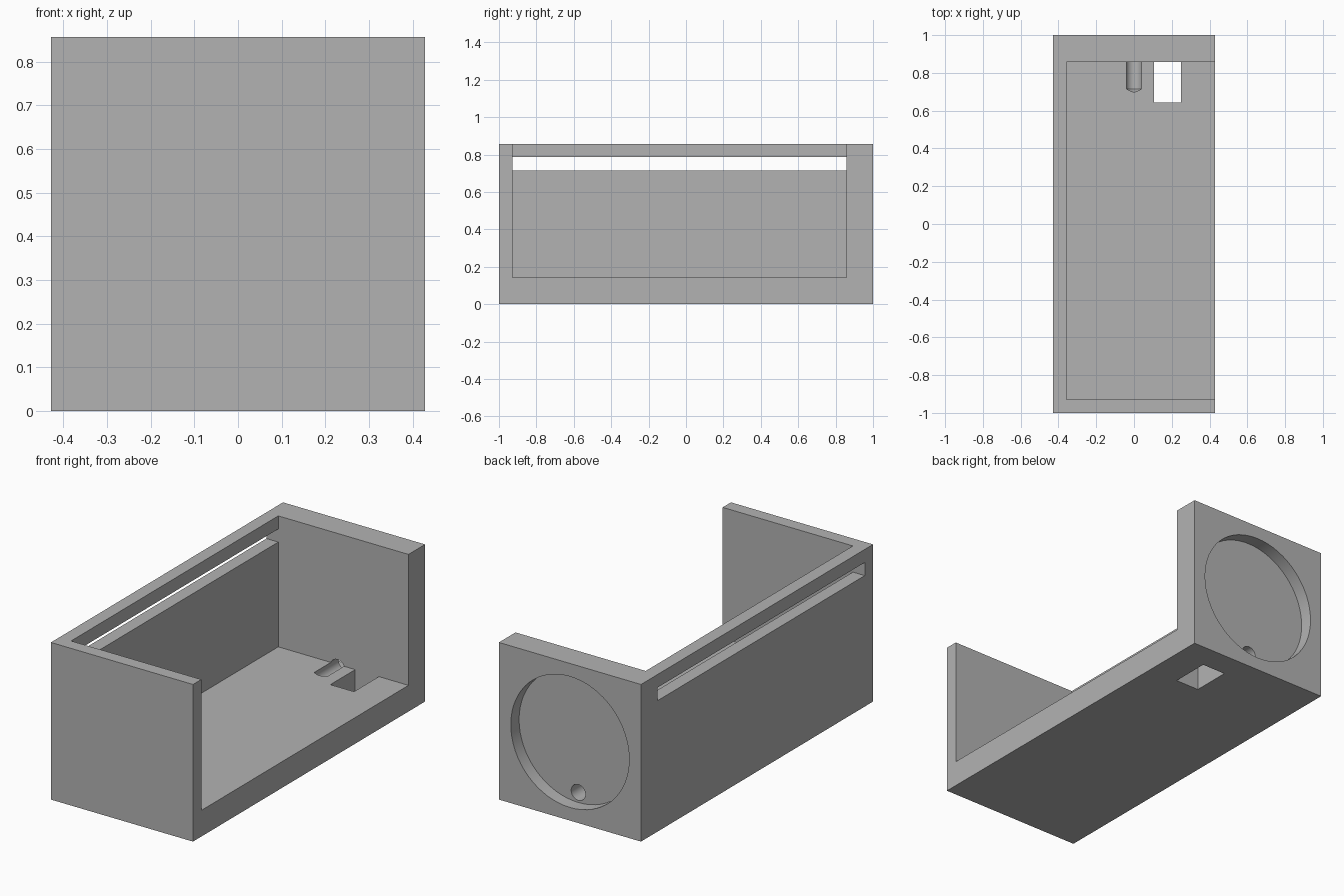
import bpy, bmesh, math
from mathutils import Matrix, Vector

cube = bpy.data.objects.get("Cube")
if cube:
    bpy.data.objects.remove(cube, do_unlink=True)

U = 1 / 14                       # wall thickness, the module of the whole part
W, L, H = 6 * U, 14 * U, 12 * U  # half width, half length, height

grey = bpy.data.materials.new("plain grey")
grey.use_nodes = True
colour = (0.45, 0.45, 0.45, 1)
grey.diffuse_color = colour
grey.node_tree.nodes["Principled BSDF"].inputs["Base Color"].default_value = colour


def make_object(name, bm):
    bmesh.ops.recalc_face_normals(bm, faces=bm.faces)
    mesh = bpy.data.meshes.new(name)
    bm.to_mesh(mesh)
    bm.free()
    mesh.materials.append(grey)
    obj = bpy.data.objects.new(name, mesh)
    bpy.context.collection.objects.link(obj)
    return obj


def box(name, low, high):
    low, high = Vector(low), Vector(high)
    bm = bmesh.new()
    bmesh.ops.create_cube(bm, size=1)
    bmesh.ops.scale(bm, vec=high - low, verts=bm.verts)
    bmesh.ops.translate(bm, vec=(low + high) / 2, verts=bm.verts)
    return make_object(name, bm)


def drill(name, radius, z, y_start, y_end, tip=0):
    """Round cutter running along y, with an optional pointed end."""
    bm = bmesh.new()
    profile = [(0, y_start), (radius, y_start), (radius, y_end), (0, y_end - tip)]
    verts = [bm.verts.new((r, y, 0)) for r, y in profile]
    edges = [bm.edges.new(pair) for pair in zip(verts, verts[1:])]
    bmesh.ops.spin(bm, geom=verts + edges, cent=(0, 0, 0), axis=(0, 1, 0),
                   angle=math.tau, steps=64)
    bmesh.ops.remove_doubles(bm, verts=bm.verts, dist=1e-5)
    bmesh.ops.transform(bm, matrix=Matrix.Translation((0, 0, z)), verts=bm.verts)
    return make_object(name, bm)


# Solid block that everything is cut from
housing = box("housing", (-W, -L, 0), (W, L, H))

back_inner = L - 2 * U
front_inner = -L + U
cutters = [
    # Interior, open on the top and one side
    box("cavity_cutter", (-W + U, front_inner, 2 * U), (W + U, back_inner, H + U)),
    # Long slot through the side wall
    box("slot_cutter", (-W - U, front_inner, 10 * U), (-W + 2 * U, back_inner, 11 * U)),
    # Rectangular opening in the floor
    box("floor_opening_cutter", (1.5 * U, 9 * U, -U), (3.5 * U, back_inner, 3 * U)),
    # Round recess in the back, and the drilled passage leading inside
    drill("recess_cutter", 5 * U, H / 2, L + U, L - U),
    drill("passage_cutter", 0.6 * U, 1.77 * U, L - U / 2, 10 * U, 0.025),
]

for cutter in cutters:
    cutter.hide_render = True
    mod = housing.modifiers.new(cutter.name, "BOOLEAN")
    mod.operation = "DIFFERENCE"
    mod.solver = "EXACT"
    mod.object = cutter

# Bake the cuts and discard the cutters
bpy.context.view_layer.update()
evaluated = housing.evaluated_get(bpy.context.evaluated_depsgraph_get())
result = bpy.data.meshes.new_from_object(evaluated)
housing.modifiers.clear()
housing.data = result
for cutter in cutters:
    bpy.data.objects.remove(cutter, do_unlink=True)
result.materials.clear()
result.materials.append(grey)
for face in result.polygons:
    face.material_index = 0

bpy.ops.object.select_all(action="DESELECT")
housing.select_set(True)
bpy.context.view_layer.objects.active = housing
bpy.ops.object.shade_smooth_by_angle(angle=math.radians(20))
